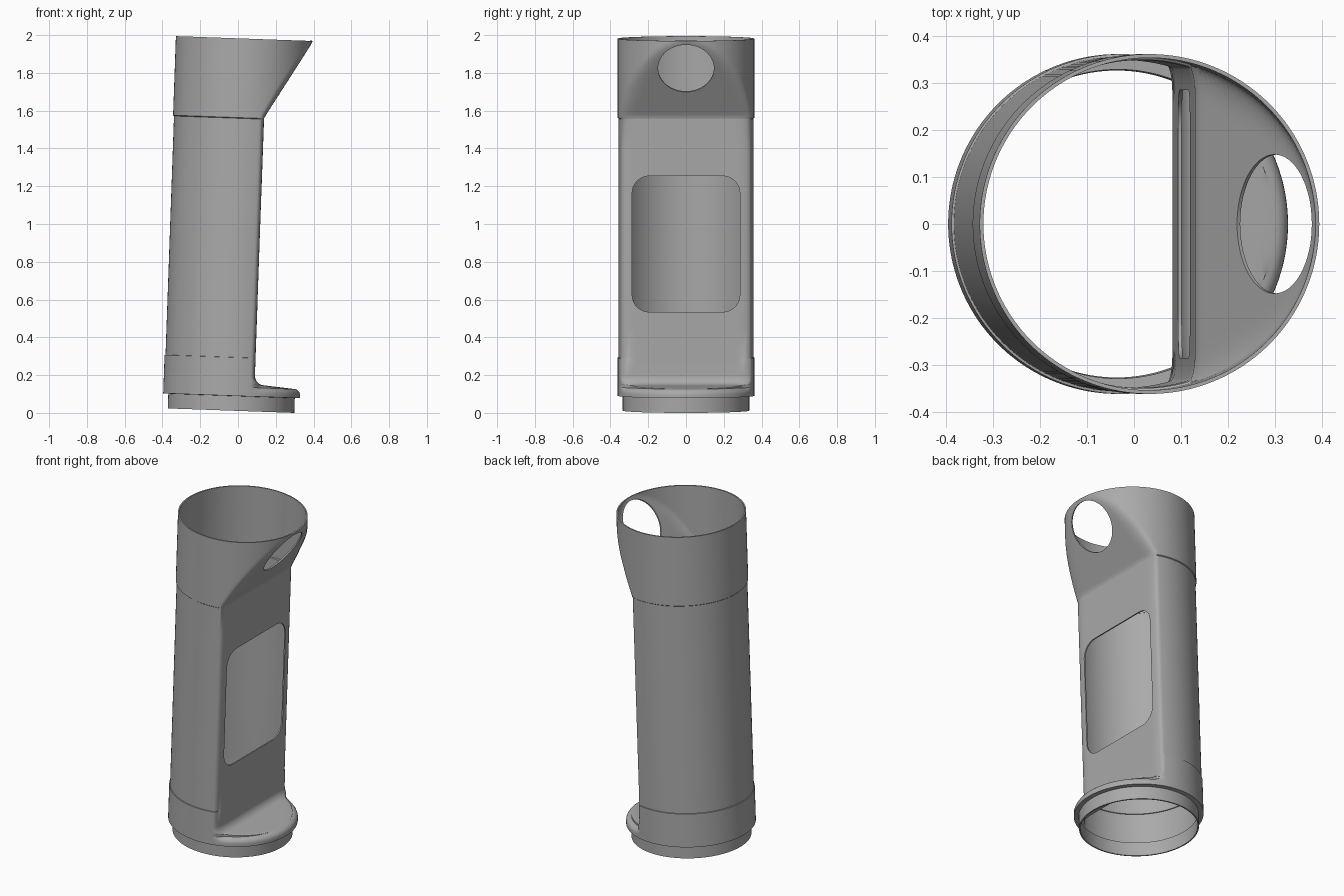
import bpy, bmesh, math
from mathutils import Matrix, Vector

if "Cube" in bpy.data.objects:
    bpy.data.objects.remove(bpy.data.objects["Cube"])

SEGMENTS = 240
RADIUS, MID_RADIUS, NECK_RADIUS = 0.362, 0.357, 0.335
FLAT, OPEN = 0.12, 2.0          # distance of the flat front plate / no plate
TOP = 1.971
TILT = 0.0355

grey = bpy.data.materials.new("plain grey")
grey.use_nodes = True
grey.diffuse_color = (0.4, 0.4, 0.4, 1)
grey.node_tree.nodes["Principled BSDF"].inputs["Base Color"].default_value = (0.4, 0.4, 0.4, 1)


def clamp(v):
    return max(0.0, min(1.0, v))


def ring_radius(angle, radius, clip, inset):
    """Circle cut by a plane at x = clip, with a rounded corner."""
    front = clamp((math.cos(angle) - 0.28) / 0.2)
    r = radius - inset * front * front * (3 - 2 * front)
    if math.cos(angle) < 0.05:
        return r
    flat = clip / math.cos(angle)
    k = 0.01 + 0.05 * clamp((0.36 - clip) / 0.16)
    h = max(k - abs(r - flat), 0) / k
    return min(r, flat) - h * h * k / 4


def make_object(name, bm):
    mesh = bpy.data.meshes.new(name)
    bmesh.ops.recalc_face_normals(bm, faces=bm.faces)
    bm.to_mesh(mesh)
    bm.free()
    obj = bpy.data.objects.new(name, mesh)
    bpy.context.collection.objects.link(obj)
    mesh.materials.append(grey)
    return obj


# Ring levels: (height, radius, plate distance, toe edge inset)
levels = [(0, NECK_RADIUS, OPEN, 0), (0.078, NECK_RADIUS, OPEN, 0),
          (0.079, RADIUS, OPEN, 0), (0.095, RADIUS, OPEN, 0)]
# rounded toe edge
for i in range(1, 7):
    a = math.pi / 2 * i / 6
    levels.append((0.095 + 0.031 * math.sin(a), RADIUS, OPEN, 0.031 * (1 - math.cos(a))))
# toe top, sloping gently up to the plate
for i in range(9):
    t = i / 8
    levels.append((0.127 + 0.013 * t, RADIUS, 0.325 - 0.155 * t, 0.031))
# hollow fillet at the foot of the plate
for i in range(1, 9):
    a = math.pi / 2 * i / 8
    levels.append((0.14 + 0.05 * (1 - math.cos(a)), RADIUS, 0.17 - 0.05 * math.sin(a),
                   0.031 * (1 - i / 8)))
# slightly slimmer middle between the two seams
levels += [(0.282, RADIUS, FLAT, 0), (0.283, MID_RADIUS, FLAT, 0)]
levels += [(0.283 + 1.265 * i / 8, MID_RADIUS, FLAT, 0) for i in range(1, 9)]
levels.append((1.552, RADIUS, FLAT, 0))
# sloping flare up to the round rim
for i in range(1, 25):
    t = i / 24
    levels.append((1.555 + 0.405 * t, RADIUS, FLAT + 0.24 * t, 0))
levels.append((TOP, RADIUS, OPEN, 0))

# Tube skin
bm = bmesh.new()
rings = []
for z, radius, clip, inset in levels:
    ring = []
    for s in range(SEGMENTS):
        a = math.tau * s / SEGMENTS
        r = ring_radius(a, radius, clip, inset)
        ring.append(bm.verts.new((r * math.cos(a), r * math.sin(a), z)))
    rings.append(ring)
for low, high in zip(rings, rings[1:]):
    for s in range(SEGMENTS):
        n = (s + 1) % SEGMENTS
        bm.faces.new((low[s], low[n], high[n], high[s]))
tube = make_object("tube_body", bm)

# Window cutter: rounded rectangle through the plate
bm = bmesh.new()
outline = []
for q, (sy, sz) in enumerate([(1, 1), (-1, 1), (-1, -1), (1, -1)]):
    for i in range(9):
        a = math.pi / 2 * (q + i / 8)
        outline.append(bm.verts.new((0.04, sy * 0.195 + 0.09 * math.cos(a),
                                     0.887 + sz * 0.27 + 0.09 * math.sin(a))))
face = bm.faces.new(outline)
extruded = bmesh.ops.extrude_face_region(bm, geom=[face])["geom"]
bmesh.ops.translate(bm, vec=(0.15, 0, 0),
                    verts=[v for v in extruded if isinstance(v, bmesh.types.BMVert)])
window = make_object("window_cutter", bm)

# Finger hole cutter: cylinder square to the flare
bm = bmesh.new()
turn = Vector((0.405, 0, -0.24)).to_track_quat('Z', 'Y').to_matrix().to_4x4()
bmesh.ops.create_cone(bm, cap_ends=True, segments=64, radius1=0.148, radius2=0.148, depth=0.2,
                      matrix=Matrix.Translation((0.28, 0, 1.822)) @ turn)
hole = make_object("hole_cutter", bm)

# Wall thickness and openings
bpy.context.view_layer.objects.active = tube
tube.select_set(True)
wall = tube.modifiers.new("wall", 'SOLIDIFY')
wall.thickness = 0.008
wall.offset = -1
bpy.ops.object.modifier_apply(modifier="wall")
for cutter in (window, hole):
    cutter.hide_render = True
    cut = tube.modifiers.new("cut", 'BOOLEAN')
    cut.operation = 'DIFFERENCE'
    cut.solver = 'EXACT'
    cut.object = cutter
    bpy.ops.object.modifier_apply(modifier="cut")
    bpy.data.objects.remove(cutter)
bpy.ops.object.shade_smooth_by_angle(angle=math.radians(30))

# Lean the tube toward its plate side and stand it on the ground
tube.rotation_euler = (0, TILT, 0)
tube.location = (-0.037, 0, NECK_RADIUS * math.sin(TILT))
